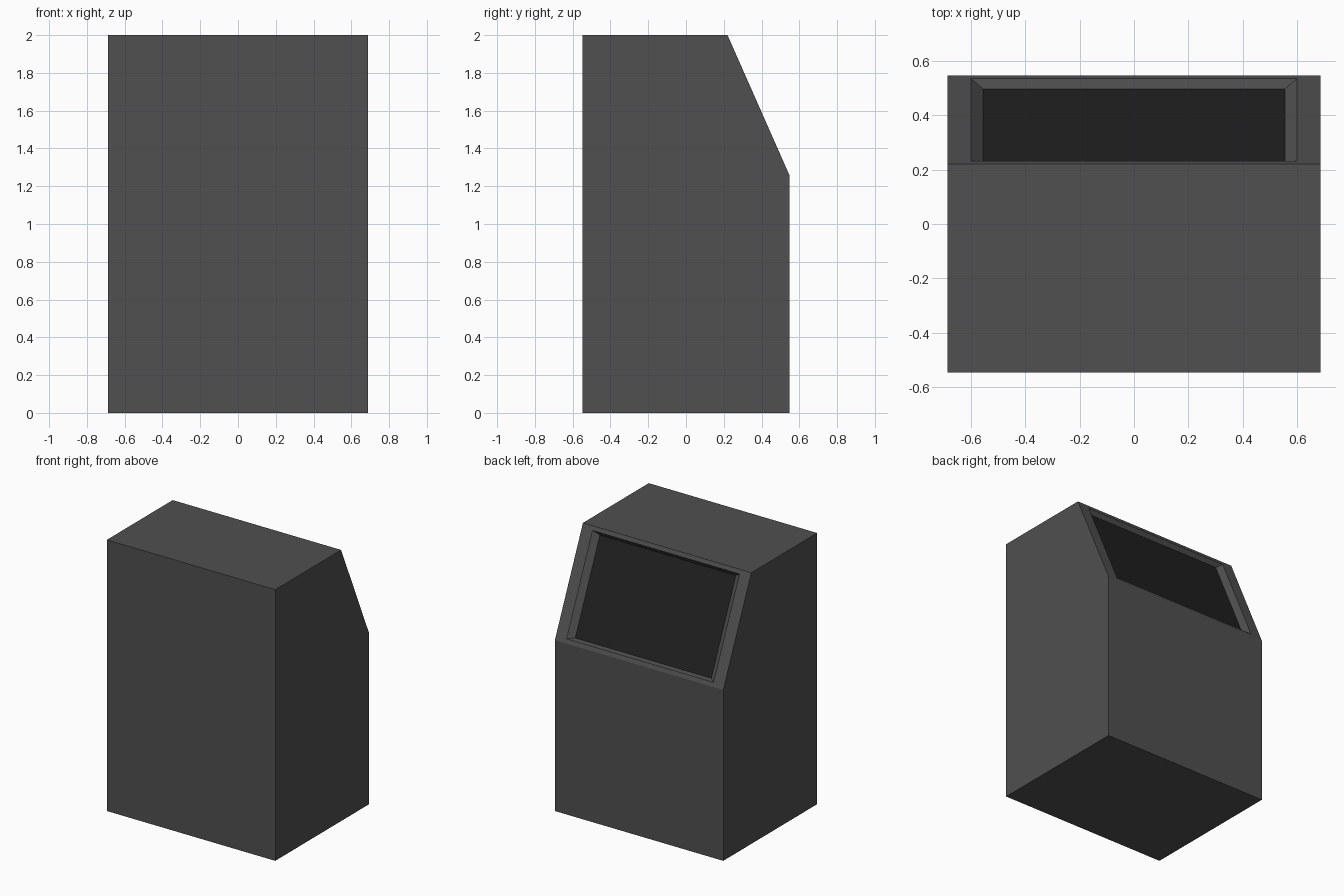
import bpy, bmesh

if "Cube" in bpy.data.objects:
    bpy.data.objects.remove(bpy.data.objects["Cube"])


def material(name, grey):
    mat = bpy.data.materials.new(name)
    mat.diffuse_color = (grey, grey, grey, 1)
    mat.use_nodes = True
    mat.node_tree.nodes["Principled BSDF"].inputs["Base Color"].default_value = mat.diffuse_color
    return mat


def inset(bm, face, thickness, depth, half_width):
    # Inset a face, then set its half width along x
    bmesh.ops.inset_individual(bm, faces=[face], thickness=thickness, depth=depth)
    for v in face.verts:
        v.co.x = half_width if v.co.x > 0 else -half_width


# Cabinet body: side profile (y, z) extruded across x
HALF = 0.687
profile = [(-0.547, 0), (0.547, 0), (0.547, 1.26), (0.22, 2), (-0.547, 2)]
bm = bmesh.new()
side = bm.faces.new([bm.verts.new((-HALF, y, z)) for y, z in profile])
result = bmesh.ops.extrude_face_region(bm, geom=[side], use_keep_orig=True)
verts = [e for e in result["geom"] if isinstance(e, bmesh.types.BMVert)]
bmesh.ops.translate(bm, verts=verts, vec=(2 * HALF, 0, 0))
bmesh.ops.recalc_face_normals(bm, faces=bm.faces[:])
bm.normal_update()

# Sloped panel: flat rim, then a tapered recess with a dark screen
panel = next(f for f in bm.faces if f.normal.y > 0.5 and f.normal.z > 0.1)
inset(bm, panel, 0.043, 0, 0.60)
bm.normal_update()
inset(bm, panel, 0.027, -0.032, 0.555)
panel.material_index = 1

mesh = bpy.data.meshes.new("cabinet")
bm.to_mesh(mesh)
bm.free()
mesh.materials.append(material("dark_grey", 0.08))
mesh.materials.append(material("screen_black", 0.015))
bpy.context.collection.objects.link(bpy.data.objects.new("cabinet", mesh))
